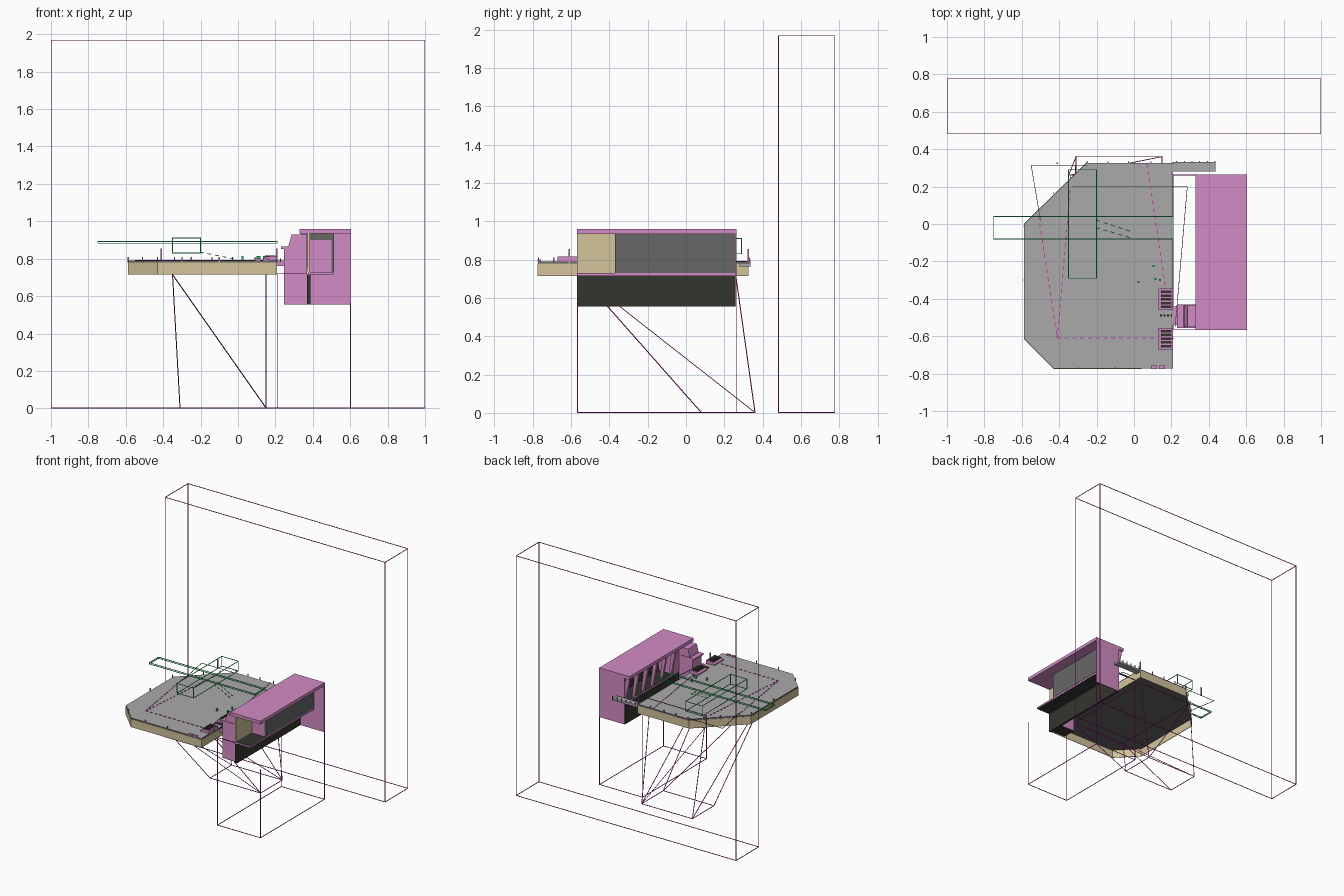
import bpy, bmesh, math
from mathutils import Vector, Matrix

if "Cube" in bpy.data.objects:
    bpy.data.objects.remove(bpy.data.objects["Cube"])


def mat(name, *rgb):
    m = bpy.data.materials.new(name)
    m.diffuse_color = (*rgb, 1)
    m.use_nodes = True
    m.node_tree.nodes["Principled BSDF"].inputs["Base Color"].default_value = m.diffuse_color
    return m


PINK = mat("pink paint", 0.65, 0.26, 0.56)
GREY = mat("deck grey", 0.40, 0.40, 0.40)
PANEL = mat("panel grey", 0.135, 0.135, 0.135)
TAN = mat("tan", 0.65, 0.55, 0.33)
DARK = mat("near black", 0.036, 0.036, 0.028)
GREEN = mat("green line", 0.03, 0.68, 0.17)
MAGENTA = mat("magenta line", 0.62, 0.03, 0.46)


def finish(bm, name, *mats):
    bmesh.ops.recalc_face_normals(bm, faces=bm.faces)
    me = bpy.data.meshes.new(name)
    bm.to_mesh(me)
    bm.free()
    ob = bpy.data.objects.new(name, me)
    for m in mats:
        me.materials.append(m)
    bpy.context.collection.objects.link(ob)
    return ob


def paint(ob, m, rule):
    """Give material m to the faces whose normal meets the rule."""
    ob.data.materials.append(m)
    k = len(ob.data.materials) - 1
    for p in ob.data.polygons:
        if rule(p.normal):
            p.material_index = k


def add_box(bm, x, y, z):
    c = Vector((sum(x) / 2, sum(y) / 2, sum(z) / 2))
    s = (x[1] - x[0], y[1] - y[0], z[1] - z[0])
    bmesh.ops.create_cube(bm, size=1, matrix=Matrix.Translation(c) @ Matrix.Diagonal((*s, 1)))


def boxes(name, m, *specs):
    bm = bmesh.new()
    for s in specs:
        add_box(bm, *s)
    return finish(bm, name, m)


def posts(name, m, spots, r, z0, z1):
    return boxes(name, m, *[((x - r, x + r), (y - r, y + r), (z0, z1)) for x, y in spots])


def lines(name, m, pairs, t=0.004):
    """Thin square bars between pairs of points."""
    bm = bmesh.new()
    for p, q in pairs:
        p, q = Vector(p), Vector(q)
        d = q - p
        mx = Matrix.Translation((p + q) / 2) @ d.to_track_quat('Z', 'Y').to_matrix().to_4x4()
        bmesh.ops.create_cube(bm, size=1, matrix=mx @ Matrix.Diagonal((t, t, d.length + t, 1)))
    return finish(bm, name, m)


def dashes(p, q, step=0.04, fill=0.4):
    """Split a segment into short dashes."""
    p, q = Vector(p), Vector(q)
    n = max(1, round((q - p).length / step))
    return [(p.lerp(q, i / n), p.lerp(q, (i + fill) / n)) for i in range(n)]


def box_edges(x, y, z):
    c = [Vector((a, b, d)) for a in x for b in y for d in z]
    return [(c[i], c[i | k]) for i in range(8) for k in (1, 2, 4) if not i & k]


def loop(pts, z):
    p = [(a, b, z) for a, b in pts]
    return list(zip(p, p[1:] + p[:1]))


def prism(name, m, pts, lo, hi, axis='Z'):
    """Extrude a profile along Z (points are x, y) or Y (points are x, z)."""
    bm = bmesh.new()
    put = (lambda a, b, c: (a, b, c)) if axis == 'Z' else (lambda a, b, c: (a, c, b))
    f = bm.faces.new([bm.verts.new(put(a, b, lo)) for a, b in pts])
    r = bmesh.ops.extrude_face_region(bm, geom=[f])
    up = [v for v in r['geom'] if isinstance(v, bmesh.types.BMVert)]
    bmesh.ops.translate(bm, verts=up, vec=put(0, 0, hi - lo))
    return finish(bm, name, m)


# deck plate, with dark underside and rim
DECK = [(-0.587, 0), (-0.255, 0.325), (0.208, 0.325), (0.208, -0.772), (-0.43, -0.772), (-0.587, -0.613)]
plate = prism("deck_plate", GREY, DECK, 0.78, 0.79)
paint(plate, PANEL, lambda n: n.z < 0.5)

# deck skirt, open below
bm = bmesh.new()
low = [bm.verts.new((x, y, 0.715)) for x, y in DECK]
top = [bm.verts.new((x, y, 0.78)) for x, y in DECK]
for i in range(len(DECK)):
    j = (i + 1) % len(DECK)
    bm.faces.new((low[i], low[j], top[j], top[i]))
skirt = finish(bm, "deck_skirt", TAN)
sol = skirt.modifiers.new("thickness", 'SOLIDIFY')
sol.thickness, sol.offset = 0.005, 0

# cabin shell
Y0, Y1 = -0.568, 0.264
boxes("cabin_roof", PINK, ((0.328, 0.603), (Y0, Y1), (0.934, 0.96)))
boxes("cabin_end_wall", PINK, ((0.375, 0.603), (Y1 - 0.008, Y1), (0.556, 0.934)))
floor = boxes("cabin_floor", PINK, ((0.375, 0.51), (Y0, Y1 - 0.008), (0.715, 0.73)))
paint(floor, DARK, lambda n: abs(n.z) > 0.5)
boxes("cabin_lower_wall", DARK, ((0.37, 0.388), (Y0, Y1 - 0.008), (0.556, 0.715)))
panel = boxes("cabin_outer_panel", PANEL, ((0.50, 0.512), (-0.37, Y1 - 0.008), (0.73, 0.934)))
paint(panel, DARK, lambda n: n.x < -0.5)
tan = boxes("cabin_tan_wall", TAN, ((0.372, 0.384), (Y0, -0.37), (0.73, 0.934)))
paint(tan, PINK, lambda n: n.x < -0.5)
boxes("cabin_inner_wall", PINK, ((0.384, 0.50), (-0.37, -0.36), (0.73, 0.90)))
boxes("cabin_inner_header", PANEL, ((0.384, 0.50), (-0.37, -0.36), (0.90, 0.934)))

# leaning window frames on the deck side
for i in range(6):
    y = -0.36 + i * 0.119
    prism(f"window_frame_{i + 1}", PINK, [(0.375, 0.73), (0.335, 0.934), (0.37, 0.934), (0.395, 0.73)],
          y, y + 0.02, 'Y')

# control tower beside the cabin
tower = prism("tower", PINK, [(0.245, 0.556), (0.245, 0.85), (0.27, 0.87), (0.287, 0.93), (0.37, 0.93),
                              (0.37, 0.556)], -0.55, -0.435, 'Y')
paint(tower, DARK, lambda n: n.z < -0.9)
boxes("tower_ledge", PINK, ((0.23, 0.355), (-0.555, -0.43), (0.853, 0.866)))
boxes("tower_step", PINK, ((0.208, 0.245), (-0.54, -0.44), (0.76, 0.785)))

# two consoles with slatted tops
for n, y in enumerate((-0.67, -0.46)):
    prism(f"console_{n + 1}", PINK, [(0.13, 0.79), (0.13, 0.80), (0.15, 0.812), (0.208, 0.815), (0.208, 0.79)],
          y, y + 0.115, 'Y')
    boxes(f"console_slats_{n + 1}", DARK,
          *[((0.145, 0.20), (y + 0.010 + k * 0.02, y + 0.024 + k * 0.02), (0.80, 0.817)) for k in range(5)])
posts("console_knobs", DARK, [(0.145 + 0.018 * k, -0.49) for k in range(4)], 0.005, 0.79, 0.80)

# rear gangway with small posts
boxes("gangway", GREY, ((0.208, 0.435), (0.28, 0.332), (0.765, 0.782)))
posts("gangway_posts", PINK, [(0.228 + 0.041 * k, 0.333) for k in range(6)], 0.003, 0.765, 0.80)

# posts around the deck edge
posts("edge_posts", PINK, [(-0.587, -0.01), (-0.51, 0.08), (-0.43, 0.165), (-0.34, 0.25), (-0.25, 0.33),
                           (-0.14, 0.33), (-0.03, 0.33), (0.09, 0.33), (-0.587, -0.3), (-0.51, -0.69),
                           (-0.3, -0.77), (-0.1, -0.77)], 0.003, 0.78, 0.81)
posts("tall_posts", PINK, [(-0.41, 0.325), (0.208, 0.325), (0.208, -0.61)], 0.004, 0.78, 0.855)
boxes("front_blocks", PINK, *[((x, x + 0.03), (-0.775, -0.757), (0.79, 0.80)) for x in (0.09, 0.135)])
posts("green_markers", GREEN, [(0.105, -0.225), (0.025, -0.31), (0.115, -0.295), (0.14, -0.30)], 0.005, 0.79, 0.815)

# large outline frame behind
lines("rear_frame", MAGENTA, box_edges((-1 + .002, 1 - .002), (0.482, 0.776), (0.002, 1.968)))

# outline frame below the cabin
A, B = (0.21, 0.601), (Y0 + .002, Y1 - .002)
base = [(A[0], B[0]), (A[1], B[0]), (A[1], B[1]), (A[0], B[1])]
lines("cabin_frame", MAGENTA, loop(base, 0.002)
      + [((x, y, 0.002), (x, y, 0.72 if x < 0.4 else 0.56)) for x, y in base]
      + [((0.21, y, 0.72), (0.38, y, 0.72)) for y in B])

# bracing below the deck
bars = loop([(-0.31, 0.36), (0.15, 0.36), (0.15, 0.08), (-0.31, 0.08)], 0.002)
for xt, xb in ((-0.35, -0.31), (0.15, 0.15)):
    bars += [((xt, 0.26, 0.715), (xb, 0.36, 0.002)),
             ((xt, -0.55, 0.715), (xb, 0.36, 0.002)),
             ((xt, -0.55, 0.715), (xb, 0.08, 0.002))]
bars += [((-0.35, y, 0.715), (0.15, yb, 0.002)) for y, yb in ((0.26, 0.36), (-0.55, 0.08))]
bars += loop([(-0.35, 0.26), (0.15, 0.26), (0.15, -0.55), (-0.35, -0.55)], 0.717)
lines("deck_bracing", MAGENTA, bars, 0.004)

# floating outlines above the deck
lines("long_outline", GREEN, box_edges((-0.75, 0.21), (-0.08, 0.04), (0.882, 0.892)), 0.004)
lines("cross_outline", GREEN, box_edges((-0.35, -0.20), (-0.29, 0.29), (0.83, 0.91)), 0.004)
lines("pointer_lines", GREEN, dashes((-0.2, 0.02, 0.835), (0, -0.045, 0.795))
      + dashes((-0.2, -0.02, 0.835), (0, -0.08, 0.795)), 0.004)

# dashed lines marked on the deck
D = 0.791
marks = [(-0.41, -0.61, -0.34, 0.2), (-0.41, -0.61, 0.13, -0.61), (0.07, 0.32, 0.17, -0.35), (-0.51, 0.04, -0.41, -0.61)]
lines("deck_marks", MAGENTA, [s for a, b, c, d in marks for s in dashes((a, b, D), (c, d, D))], 0.005)
lines("side_outline", DARK, [((-0.33, 0.2, D), (0.285, 0.2, D)), ((0.285, 0.2, D), (0.22, -0.55, D)),
                             ((-0.55, 0.315, D), (-0.5, 0.02, D)), ((-0.55, 0.315, D), (-0.25, 0.315, D))], 0.003)
